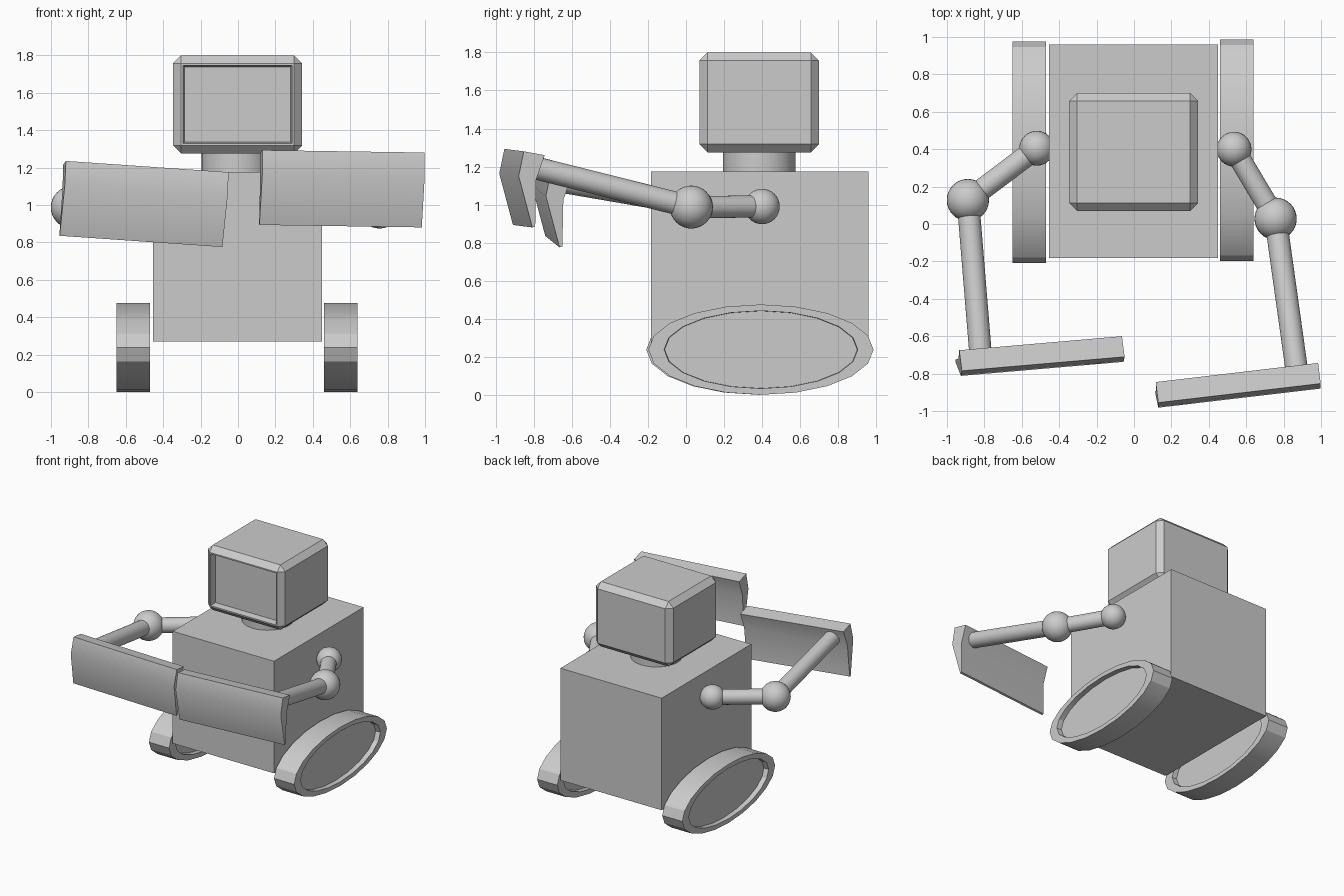
import bpy, bmesh, math
from mathutils import Matrix, Vector

cube = bpy.data.objects.get("Cube")
if cube:
    bpy.data.objects.remove(cube, do_unlink=True)

grey = bpy.data.materials.new("plain_grey")
grey.use_nodes = True
colour = (0.6, 0.6, 0.6, 1)
grey.diffuse_color = colour
grey.node_tree.nodes["Principled BSDF"].inputs["Base Color"].default_value = colour


def finish(name, bm, smooth=True):
    bmesh.ops.recalc_face_normals(bm, faces=bm.faces)
    mesh = bpy.data.meshes.new(name)
    bm.to_mesh(mesh)
    bm.free()
    mesh.materials.append(grey)
    obj = bpy.data.objects.new(name, mesh)
    bpy.context.collection.objects.link(obj)
    if smooth:
        bpy.ops.object.select_all(action='DESELECT')
        obj.select_set(True)
        bpy.context.view_layer.objects.active = obj
        bpy.ops.object.shade_smooth_by_angle(angle=math.radians(30))
    return obj


def box(low, high):
    bm = bmesh.new()
    low, high = Vector(low), Vector(high)
    bmesh.ops.create_cube(bm, size=1, matrix=Matrix.Translation((low + high) / 2)
                          @ Matrix.Diagonal((high - low).to_4d()))
    return bm


def rod(name, start, end, radius):
    start, end = Vector(start), Vector(end)
    axis = end - start
    bm = bmesh.new()
    bmesh.ops.create_cone(bm, cap_ends=True, segments=32, radius1=radius, radius2=radius,
                          depth=axis.length,
                          matrix=Matrix.Translation((start + end) / 2)
                          @ axis.to_track_quat('Z', 'Y').to_matrix().to_4x4())
    finish(name, bm)


def ball(name, centre, radius):
    bm = bmesh.new()
    bmesh.ops.create_uvsphere(bm, u_segments=32, v_segments=16, radius=radius,
                              matrix=Matrix.Translation(centre))
    finish(name, bm)


def wheel(name, x, y):
    # Oval disc with a shallow recess on both sides
    bm = bmesh.new()
    bmesh.ops.create_cone(bm, cap_ends=True, segments=20, radius1=1, radius2=1, depth=0.18)
    caps = [f for f in bm.faces if len(f.verts) > 4]
    bmesh.ops.inset_individual(bm, faces=caps, thickness=0.14)
    bmesh.ops.inset_individual(bm, faces=caps, thickness=0.005, depth=-0.04)
    bmesh.ops.transform(bm, verts=bm.verts, matrix=Matrix.Translation((x, y, 0.2375))
                        @ Matrix.Diagonal((1, 0.592, 0.2375, 1))
                        @ Matrix.Rotation(math.pi / 2, 4, 'Y'))
    finish(name, bm)


# Bent wedge section of a hand: (depth, height) from its front top edge
HAND = [(0, 0), (-0.027, -0.13), (0.045, -0.4), (0.06, -0.395), (0.065, -0.15), (0.11, -0.02)]


def hand(name, outer, inner, lean):
    bm = bmesh.new()
    ends = [[bm.verts.new((x - 0.12 * d + lean * h, y + d, z + h)) for d, h in HAND]
            for x, y, z in (outer, inner)]
    for end in ends:
        bm.faces.new(end)
    for i in range(len(HAND)):
        j = (i + 1) % len(HAND)
        bm.faces.new((ends[0][i], ends[0][j], ends[1][j], ends[1][i]))
    finish(name, bm)


# Body and neck
finish("body", box((-0.455, -0.183, 0.27), (0.45, 0.96, 1.175)), smooth=False)
rod("neck", (-0.005, 0.385, 1.16), (-0.005, 0.385, 1.3), 0.19)

# Head with chamfered edges and a recessed screen
bm = box((-0.347, 0.07, 1.275), (0.343, 0.7, 1.8))
bmesh.ops.bevel(bm, geom=bm.edges[:], offset=0.043, segments=1, affect='EDGES')
screen = min(bm.faces, key=lambda f: f.calc_center_median().y)
bmesh.ops.inset_individual(bm, faces=[screen], thickness=0.015)
bmesh.ops.inset_individual(bm, faces=[screen], thickness=0.012, depth=-0.05)
finish("head", bm, smooth=False)

# Wheels
wheel("left_wheel", 0.55, 0.394)
wheel("right_wheel", -0.56, 0.383)

# Arms
arms = {
    "left": ((0.535, 0.4, 0.99), (0.757, 0.028, 0.987), (0.87, -0.78, 1.19)),
    "right": ((-0.52, 0.405, 0.99), (-0.888, 0.128, 0.987), (-0.82, -0.7, 1.13)),
}
for side, (shoulder, elbow, wrist) in arms.items():
    ball(side + "_shoulder", shoulder, 0.093)
    ball(side + "_elbow", elbow, 0.113)
    rod(side + "_upper_arm", shoulder, elbow, 0.058)
    rod(side + "_forearm", elbow, wrist, 0.06)

# Hands
hand("left_hand", (0.998, -0.853, 1.28), (0.13, -0.955, 1.293), 0.025)
hand("right_hand", (-0.92, -0.785, 1.235), (-0.05, -0.71, 1.175), 0.07)
